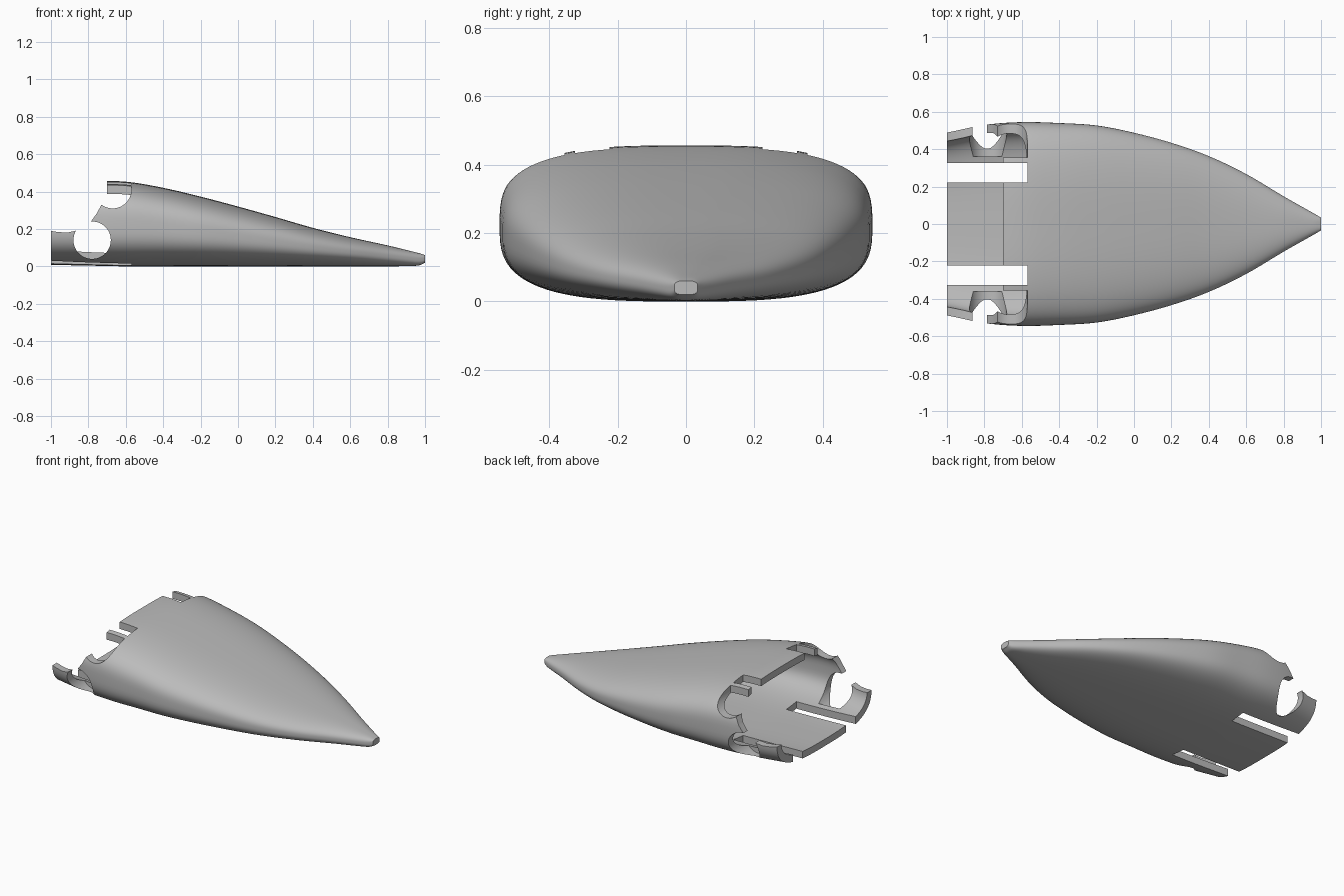
import bpy, bmesh, math

cube = bpy.data.objects.get("Cube")
if cube:
    bpy.data.objects.remove(cube, do_unlink=True)

grey = bpy.data.materials.new("plain grey")
grey.use_nodes = True
COLOUR = (0.5, 0.5, 0.5, 1)
grey.diffuse_color = COLOUR
grey.node_tree.nodes["Principled BSDF"].inputs["Base Color"].default_value = COLOUR

# Hull stations: x, half width, bottom z, top z, squareness
STATIONS = [
    (-1.0, 0.49, 0.008, 0.45, 3.1),
    (-0.8, 0.53, 0.004, 0.455, 3.1),
    (-0.6, 0.545, 0.0, 0.453, 3.1),
    (-0.4, 0.54, 0.0, 0.42, 3.0),
    (-0.2, 0.527, 0.0, 0.373, 2.9),
    (0.0, 0.488, 0.0, 0.32, 2.8),
    (0.2, 0.434, 0.0, 0.264, 2.7),
    (0.4, 0.363, 0.0, 0.206, 2.6),
    (0.6, 0.267, 0.0, 0.156, 2.5),
    (0.8, 0.148, 0.0, 0.112, 2.5),
    (0.92, 0.08, 0.002, 0.083, 2.6),
    (0.97, 0.052, 0.006, 0.07, 2.8),
    (1.0, 0.034, 0.02, 0.06, 3.5),
]
WALL = 0.045


def make_object(name, bm):
    bmesh.ops.recalc_face_normals(bm, faces=bm.faces[:])
    mesh = bpy.data.meshes.new(name)
    bm.to_mesh(mesh)
    bm.free()
    mesh.materials.append(grey)
    ob = bpy.data.objects.new(name, mesh)
    bpy.context.collection.objects.link(ob)
    return ob


def smooth_stations(stations, steps=5):
    """Catmull-Rom interpolation with uneven spacing in x."""
    out = []
    last = len(stations) - 1

    def slope(i, k):
        a, b = stations[max(i - 1, 0)], stations[min(i + 1, last)]
        return (b[k] - a[k]) / (b[0] - a[0])

    for i in range(last):
        p, q = stations[i], stations[i + 1]
        h = q[0] - p[0]
        for s in range(steps):
            t = s / steps
            row = [p[0] + t * h]
            for k in range(1, len(p)):
                row.append((1 + 2 * t) * (1 - t) ** 2 * p[k] + t * t * (3 - 2 * t) * q[k]
                           + h * t * (1 - t) ** 2 * slope(i, k) - h * t * t * (1 - t) * slope(i + 1, k))
            out.append(row)
    out.append(list(stations[-1]))
    return out


def loft(name, rows, count=96):
    bm = bmesh.new()
    rings = []
    for x, half, low, high, power in rows:
        ring = []
        for i in range(count):
            a = math.tau * (i + 0.5) / count
            c, s = math.cos(a), math.sin(a)
            y = half * math.copysign(abs(c) ** (2 / power), c)
            z = (low + high) / 2 + (high - low) / 2 * math.copysign(abs(s) ** (2 / power), s)
            ring.append(bm.verts.new((x, y, z)))
        rings.append(ring)
    for a, b in zip(rings, rings[1:]):
        for i in range(count):
            j = (i + 1) % count
            bm.faces.new((a[i], a[j], b[j], b[i]))
    bm.faces.new(rings[0])
    bm.faces.new(rings[-1])
    return make_object(name, bm)


def prism(name, outline, y0, y1):
    """Extrude an x-z outline along y."""
    bm = bmesh.new()
    face = bm.faces.new([bm.verts.new((x, y0, z)) for x, z in outline])
    grown = bmesh.ops.extrude_face_region(bm, geom=[face])["geom"]
    moved = [v for v in grown if isinstance(v, bmesh.types.BMVert)]
    bmesh.ops.translate(bm, verts=moved, vec=(0, y1 - y0, 0))
    return make_object(name, bm)


def arc(cx, cz, r, start, end, count):
    angles = [math.radians(start + (end - start) * i / count) for i in range(count + 1)]
    return [(cx + r * math.cos(a), cz + r * math.sin(a)) for a in angles]


def rectangle(x0, x1, z0, z1):
    return [(x0, z0), (x1, z0), (x1, z1), (x0, z1)]


# Hull and its hollow inside
rows = smooth_stations(STATIONS)
hull = loft("nose_shell", rows)
inner = [[x, w - WALL, lo + WALL, hi - WALL, n] for x, w, lo, hi, n in rows if x < 0.62]
inner.insert(0, [-1.1] + inner[0][1:])
cutters = [loft("cavity", inner)]

# Roof ends ahead of the floor
cutters.append(prism("roof_cut", rectangle(-1.2, -0.7, 0.2, 0.7), -0.365, 0.365))

# Side outline: rounded shoulder notch, sloped edge and low rear wall
side_outline = arc(-0.67, 0.41, 0.1, 0, -127, 20) + [
    (-0.755, 0.283), (-0.79, 0.235), (-0.87, 0.19), (-0.91, 0.181),
    (-0.96, 0.183), (-1.1, 0.205), (-1.1, 0.7), (-0.57, 0.7)]
round_hole = arc(-0.78, 0.14, 0.1, 0, 352.5, 47)
for side in (1, -1):
    cutters.append(prism("slot_cut", rectangle(-1.2, -0.57, -0.2, 0.7), side * 0.223, side * 0.325))
    cutters.append(prism("shoulder_cut", side_outline, side * 0.356, side * 0.8))
    cutters.append(prism("hole_cut", round_hole, side * 0.36, side * 0.8))

for cutter in cutters:
    cutter.hide_render = True
    mod = hull.modifiers.new(cutter.name, "BOOLEAN")
    mod.operation = "DIFFERENCE"
    mod.solver = "EXACT"
    mod.object = cutter

# Bake the cuts and drop the cutters
depsgraph = bpy.context.evaluated_depsgraph_get()
result = bpy.data.meshes.new_from_object(hull.evaluated_get(depsgraph))
hull.modifiers.clear()
hull.data = result
for cutter in cutters:
    bpy.data.objects.remove(cutter, do_unlink=True)
result.materials.clear()
result.materials.append(grey)
for face in result.polygons:
    face.material_index = 0

bpy.ops.object.select_all(action="DESELECT")
hull.select_set(True)
bpy.context.view_layer.objects.active = hull
bpy.ops.object.shade_smooth_by_angle(angle=math.radians(30))
